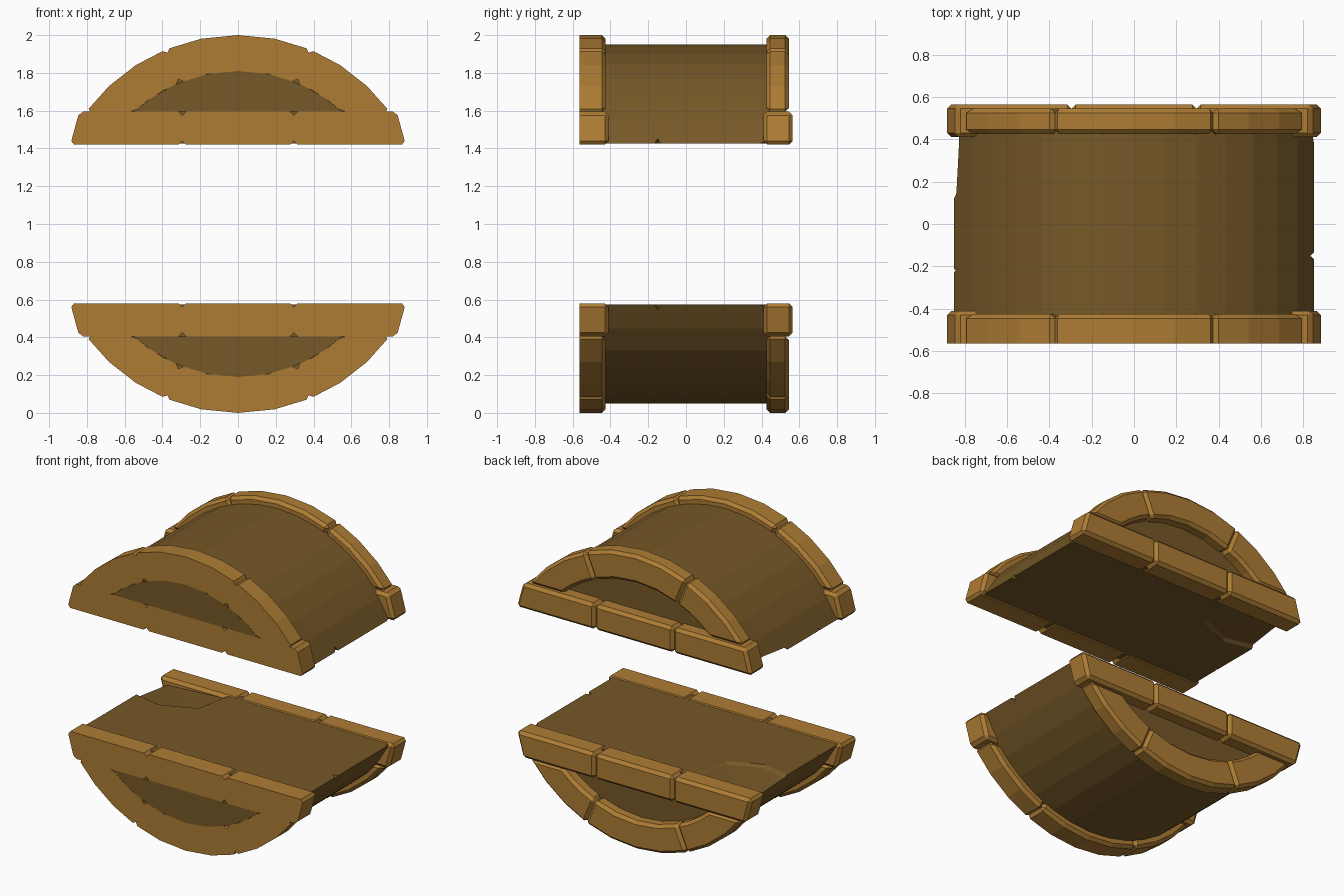
import bpy, bmesh
from math import sin, cos, radians, acos, degrees, sqrt

cube = bpy.data.objects.get("Cube")
if cube:
    bpy.data.objects.remove(cube, do_unlink=True)

FRONT = -0.565   # flat cut plane at the front
CUT = 0.42       # height of the flat side above the middle
SILL = 0.595     # top of the straight beam


def material(name, rgb):
    m = bpy.data.materials.new(name)
    m.use_nodes = True
    m.diffuse_color = (*rgb, 1)
    m.node_tree.nodes["Principled BSDF"].inputs["Base Color"].default_value = (*rgb, 1)
    return m


trim_mat = material("golden wood", (0.42, 0.202, 0.034))
core_mat = material("dark wood", (0.18, 0.098, 0.02))

# Everything is modelled as the upper half and mirrored about z = 1
mirror_centre = bpy.data.objects.new("mirror_centre", None)
mirror_centre.location.z = 1
mirror_centre.hide_render = True
bpy.context.collection.objects.link(mirror_centre)


def finish(name, bm, mat=None, mirrored=True):
    bmesh.ops.recalc_face_normals(bm, faces=bm.faces)
    mesh = bpy.data.meshes.new(name)
    bm.to_mesh(mesh)
    bm.free()
    ob = bpy.data.objects.new(name, mesh)
    ob.location.z = 1
    bpy.context.collection.objects.link(ob)
    if mat:
        mesh.materials.append(mat)
    if mirrored:
        add_mirror(ob)
    return ob


def add_mirror(ob):
    mod = ob.modifiers.new("Mirror", "MIRROR")
    mod.use_axis = (False, False, True)
    mod.mirror_object = mirror_centre
    mod.use_mirror_merge = False


def prism(points, y0, y1):
    """Extrude an x-z outline along y."""
    bm = bmesh.new()
    face = bm.faces.new([bm.verts.new((x, y0, z)) for x, z in points])
    out = bmesh.ops.extrude_face_region(bm, geom=[face])
    verts = [v for v in out["geom"] if isinstance(v, bmesh.types.BMVert)]
    bmesh.ops.translate(bm, verts=verts, vec=(0, y1 - y0, 0))
    bmesh.ops.recalc_face_normals(bm, faces=bm.faces)
    return bm


def arc(radius, a0, a1, steps):
    angles = [radians(a0 + (a1 - a0) * i / steps) for i in range(steps + 1)]
    return [(radius * sin(a), radius * cos(a)) for a in angles]


def block(name, points, y0, y1):
    """Bevelled block; front ones are sliced flat at the front plane."""
    sliced = y0 <= FRONT
    bm = prism(points, y0 - 0.06 if sliced else y0, y1)
    sharp = [e for e in bm.edges if e.calc_face_angle(0) > radians(25)]
    bmesh.ops.bevel(bm, geom=sharp, offset=0.02, segments=1, affect="EDGES",
                    offset_type="OFFSET", clamp_overlap=True)
    if sliced:
        bmesh.ops.bisect_plane(bm, geom=bm.verts[:] + bm.edges[:] + bm.faces[:],
                               plane_co=(0, FRONT, 0), plane_no=(0, -1, 0),
                               clear_outer=True)
        rim = [e for e in bm.edges if e.is_boundary]
        bmesh.ops.contextual_create(bm, geom=rim)
    finish(name, bm, trim_mat)


def flip(points):
    return [(-x, z) for x, z in points]


# Rim blocks: three curved, three straight at each end
outer_end = degrees(acos(SILL / 1.0))
inner_end = degrees(acos(SILL / 0.81))
seam = 22.4
crown = arc(1.0, -seam, seam, 4) + arc(0.81, seam, -seam, 4)
shoulder = arc(1.0, seam, outer_end, 3) + arc(0.81, inner_end, seam, 3)
beam_mid = [(-0.295, CUT), (0.295, CUT), (0.295, SILL), (-0.295, SILL)]
beam_end = [(0.295, CUT), (0.888, CUT), (0.84, SILL), (0.295, SILL)]

for end, arc_y, beam_y in (("front", (FRONT, -0.425), (FRONT, -0.41)),
                           ("back", (0.425, 0.545), (0.41, 0.565))):
    block(end + "_crown_block", crown, *arc_y)
    block(end + "_beam_middle", beam_mid, *beam_y)
    for side, shape in (("left", lambda p: p), ("right", flip)):
        block(f"{end}_{side}_shoulder_block", shape(shoulder), *arc_y)
        block(f"{end}_{side}_beam_block", shape(beam_end), *beam_y)

# Flush panel filling the front rim
finish("front_panel", prism(arc(0.81, -inner_end, inner_end, 10), FRONT, -0.48), core_mat)

# Main body: segment of a cylinder
floor = CUT + 0.006
body_end = degrees(acos(floor / 0.95))
body = finish("body", prism(arc(0.95, -body_end, body_end, 14), -0.5, 0.47),
              core_mat, mirrored=False)


# Worn chips cut out of the body
def chip(name, points):
    bm = bmesh.new()
    for p in points:
        bm.verts.new(p)
    bmesh.ops.convex_hull(bm, input=bm.verts[:])
    ob = finish(name, bm, mirrored=False)
    ob.hide_render = True
    ob.hide_set(True)
    ob.display_type = "WIRE"
    mod = body.modifiers.new(name, "BOOLEAN")
    mod.operation = "DIFFERENCE"
    mod.solver = "EXACT"
    mod.object = ob


def nick(name, x, y, size):
    """Small V-shaped nick in the long edge."""
    inward = -1 if x > 0 else 1
    chip(name, [(x - inward * 0.06, y - size, 0.38), (x - inward * 0.06, y + size, 0.38),
                (x + inward * size, y, 0.38), (x, y, floor + size)])


chip("corner_chip", [(-0.95, 0.12, 0.4), (-0.66, 0.04, 0.4), (-0.38, 0.15, 0.4),
                     (-0.31, 0.5, 0.4), (-0.95, 0.5, 0.4),
                     (-0.95, 0.17, 0.445), (-0.65, 0.1, 0.44), (-0.44, 0.19, 0.44),
                     (-0.38, 0.5, 0.44), (-0.95, 0.5, 0.475)])
chip("edge_chip", [(0.92, 0.2, 0.4), (0.92, 0.5, 0.4), (0.74, 0.5, 0.4), (0.92, 0.5, 0.52)])
nick("left_nick", 0.85, -0.15, 0.06)
nick("right_nick", -0.86, -0.22, 0.05)
add_mirror(body)
